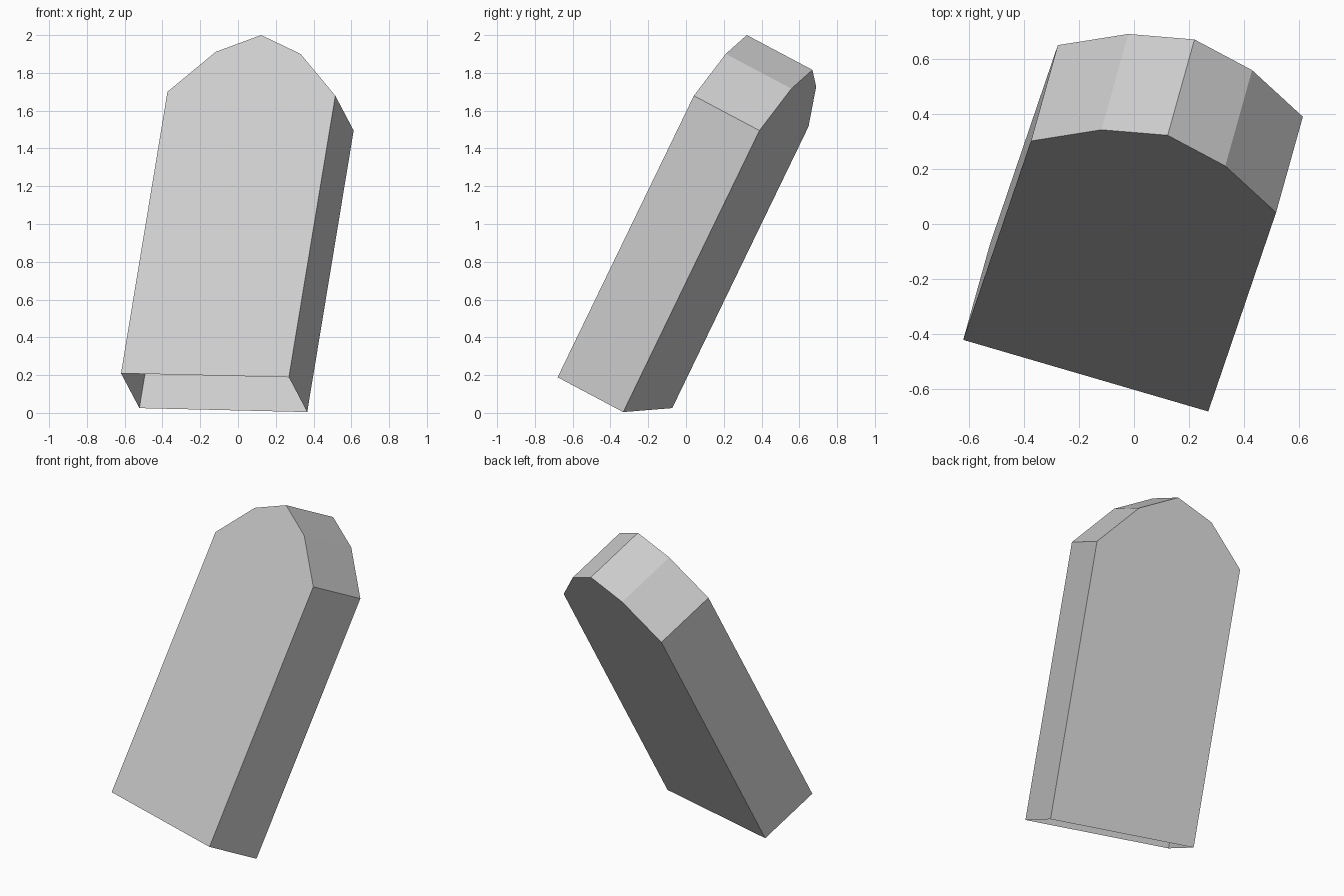
import bpy, bmesh
from mathutils import Matrix, Vector

cube = bpy.data.objects.get("Cube")
if cube:
    bpy.data.objects.remove(cube, do_unlink=True)

# Single stone colour
stone = bpy.data.materials.new("grey stone")
stone.use_nodes = True
colour = (0.6, 0.6, 0.6, 1)
stone.diffuse_color = colour
stone.node_tree.nodes["Principled BSDF"].inputs["Base Color"].default_value = colour

# Half outline of the slab: (half width, height), foot to peak
half = [(0.463, 0), (0.463, 1.674), (0.234, 1.917), (0, 2.023)]
outline = half + [(-x, h) for x, h in reversed(half[:-1])]
thickness = 0.405

# Leaning frame: across, up and depth axes of the slab
across = Vector((0.89, -0.26, -0.021)).normalized()
up = Vector((0.25, 0.72, 1.49))
up = (up - across * up.dot(across)).normalized()
depth = up.cross(across).normalized()
lean = Matrix((across, depth, up)).transposed().to_4x4()
lean.translation = (-0.175, -0.55, 0.199)

# Slab: front face, back face and a rim that is open at the foot
bm = bmesh.new()
front = [bm.verts.new((x, 0, h)) for x, h in outline]
back = [bm.verts.new((x, thickness, h)) for x, h in outline]
bm.faces.new(front)
bm.faces.new(back[::-1])
for i in range(len(outline) - 1):
    bm.faces.new((front[i + 1], front[i], back[i], back[i + 1]))
bm.transform(lean)
bm.normal_update()

mesh = bpy.data.meshes.new("leaning_slab")
bm.to_mesh(mesh)
bm.free()
mesh.materials.append(stone)
slab = bpy.data.objects.new("leaning_slab", mesh)
bpy.context.collection.objects.link(slab)
